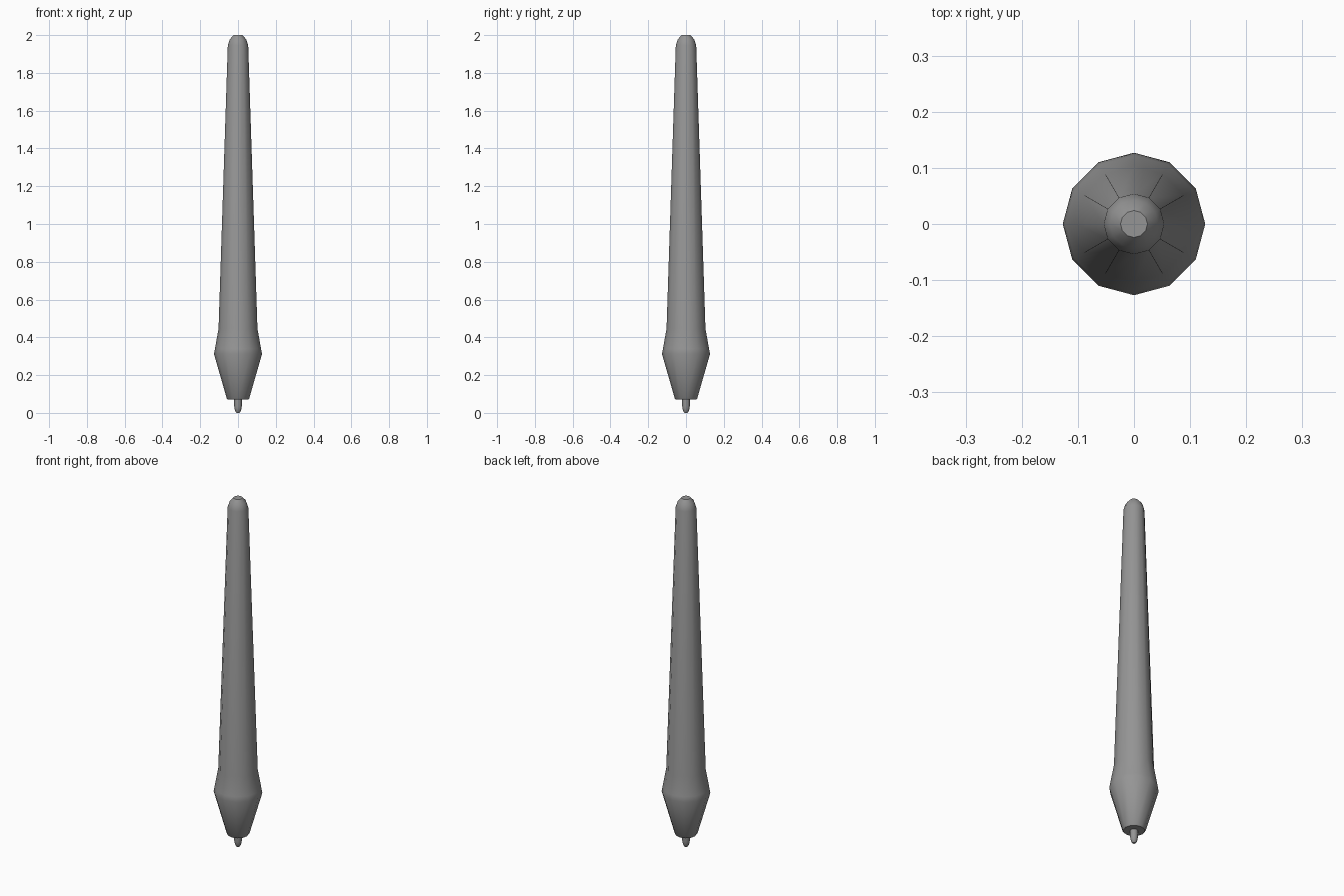
import bpy, bmesh, math

if "Cube" in bpy.data.objects:
    bpy.data.objects.remove(bpy.data.objects["Cube"])

SIDES = 12

# Dark grey plastic shared by both parts
dark = bpy.data.materials.new("dark_grey")
dark.diffuse_color = (0.3, 0.3, 0.3, 1)
dark.use_nodes = True
dark.node_tree.nodes["Principled BSDF"].inputs["Base Color"].default_value = dark.diffuse_color


def lathe(name, profile, sides=SIDES, angle=40):
    """Revolve (radius, z) points around z, capping both ends."""
    bm = bmesh.new()
    rings = []
    for r, z in profile:
        rings.append([bm.verts.new((r * math.cos(2 * math.pi * i / sides),
                                    r * math.sin(2 * math.pi * i / sides), z))
                      for i in range(sides)])
    for a, b in zip(rings, rings[1:]):
        for i in range(sides):
            j = (i + 1) % sides
            bm.faces.new((a[i], a[j], b[j], b[i]))
    bm.faces.new(rings[0][::-1])
    bm.faces.new(rings[-1])
    mesh = bpy.data.meshes.new(name)
    bm.to_mesh(mesh)
    bm.free()
    mesh.materials.append(dark)
    obj = bpy.data.objects.new(name, mesh)
    bpy.context.collection.objects.link(obj)
    bpy.ops.object.select_all(action='DESELECT')
    obj.select_set(True)
    bpy.context.view_layer.objects.active = obj
    bpy.ops.object.shade_smooth_by_angle(angle=math.radians(angle))
    return obj


# Pen body: flat collar, flared grip, tapering barrel, domed end with flat cap
lathe("pen_body", [(0.055, 0.072), (0.060, 0.078), (0.127, 0.312),
                   (0.122, 0.340), (0.103, 0.445), (0.054, 1.945),
                   (0.043, 1.978), (0.024, 2.0)])

# Nib: small rounded tip, its root buried in the collar
lathe("nib", [(0.008, 0.0), (0.014, 0.008), (0.018, 0.022),
              (0.020, 0.036), (0.020, 0.09)])
